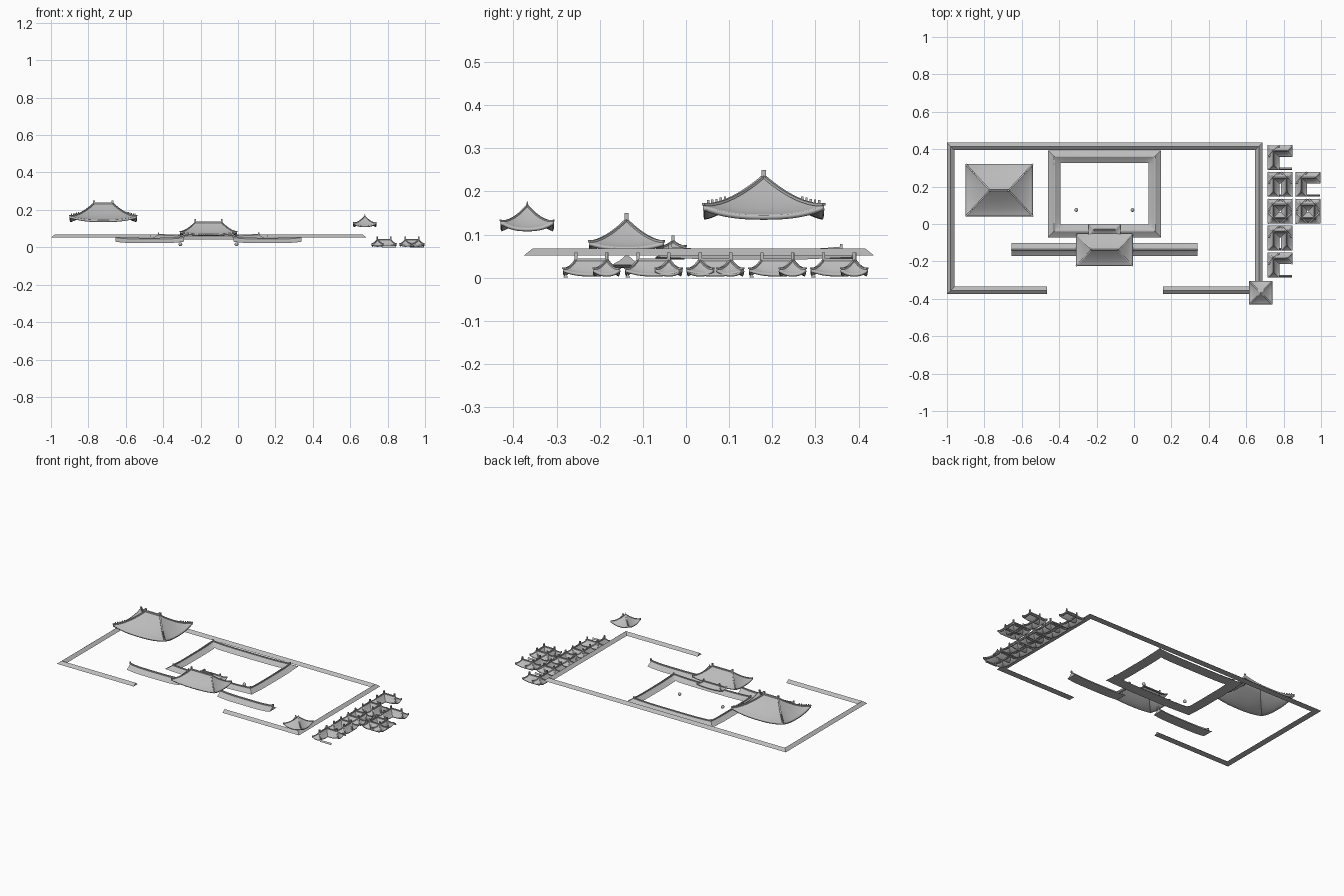
import bpy, bmesh, math
from mathutils import Vector, Matrix

if "Cube" in bpy.data.objects:
    bpy.data.objects.remove(bpy.data.objects["Cube"], do_unlink=True)

tile = bpy.data.materials.new("grey_tile")
tile.use_nodes = True
tile.diffuse_color = (0.5, 0.5, 0.5, 1)
bsdf = tile.node_tree.nodes["Principled BSDF"]
bsdf.inputs["Base Color"].default_value = (0.5, 0.5, 0.5, 1)
bsdf.inputs["Roughness"].default_value = 0.8


def finish(name, bm, thickness=0):
    """Turn a bmesh into an object, with an optional inward shell."""
    mesh = bpy.data.meshes.new(name)
    bm.to_mesh(mesh)
    bm.free()
    mesh.materials.append(tile)
    obj = bpy.data.objects.new(name, mesh)
    bpy.context.collection.objects.link(obj)
    if thickness:
        shell = obj.modifiers.new("shell", 'SOLIDIFY')
        shell.thickness = thickness
        shell.offset = -1
    bpy.ops.object.select_all(action='DESELECT')
    obj.select_set(True)
    bpy.context.view_layer.objects.active = obj
    bpy.ops.object.shade_smooth_by_angle(angle=math.radians(30))
    return obj


def block(bm, centre, size):
    m = Matrix.Translation(centre) @ Matrix.Diagonal((*size, 1))
    bmesh.ops.create_cube(bm, size=1, matrix=m)


def bar(bm, path, w, h):
    """Square ridge bar swept through a list of points."""
    rings = []
    for i, p in enumerate(path):
        d = path[min(i + 1, len(path) - 1)] - path[max(i - 1, 0)]
        side = Vector((-d.y, d.x, 0)).normalized() * w / 2
        up = Vector((0, 0, h))
        rings.append([bm.verts.new(q) for q in
                      (p - side, p + side, p + side + up, p - side + up)])
    for a, b in zip(rings, rings[1:]):
        for j in range(4):
            k = (j + 1) % 4
            bm.faces.new((a[j], a[k], b[k], b[j]))
    bm.faces.new(rings[0])
    bm.faces.new(rings[-1][::-1])


def hip_roof(name, cx, cy, a, b, ridge, z0, z1, lift, thick, trim, horn,
             nu=16, nt=8, along_y=False, beasts=0):
    """Sagging hip roof with raised corners, ridge bars and ridge-end horns."""
    turn = Matrix.Rotation(math.pi / 2 if along_y else 0, 4, 'Z')
    move = Matrix.Translation((cx, cy, 0)) @ turn
    corners = [Vector(p) for p in ((-a, -b), (a, -b), (a, b), (-a, b))]
    tops = [Vector(p) for p in ((-ridge, 0), (ridge, 0), (ridge, 0), (-ridge, 0))]

    def point(side, u, t):
        n = (side + 1) % 4
        p = corners[side].lerp(corners[n], u).lerp(tops[side].lerp(tops[n], u), t)
        z = z0 + (z1 - z0) * t ** 1.4 + lift * abs(2 * u - 1) ** 2.5 * (1 - t) ** 2
        return Vector((p.x, p.y, z))

    # Tiled slopes
    bm = bmesh.new()
    for s in range(4):
        grid = [[bm.verts.new(point(s, i / nu, j / nt)) for i in range(nu + 1)]
                for j in range(nt + 1)]
        for j in range(nt):
            for i in range(nu):
                bm.faces.new((grid[j][i], grid[j][i + 1],
                              grid[j + 1][i + 1], grid[j + 1][i]))
    bmesh.ops.remove_doubles(bm, verts=bm.verts, dist=1e-5)
    bm.transform(move)
    finish(name + "_slopes", bm, thick)

    # Hip bars, ridge and ornaments
    bm = bmesh.new()
    for s in range(4):
        bar(bm, [point(s, 0, j / nt) for j in range(nt + 1)], trim, trim * 0.7)
        for k in range(beasts):
            p = point(s, 0, 0.08 + 0.07 * k) + Vector((0, 0, trim * 0.9))
            block(bm, p, (trim * 0.6, trim * 0.6, trim * 1.3))
    if ridge:
        block(bm, (0, 0, z1 + trim * 0.3), (2 * ridge, trim, trim))
        for sx in (-1, 1):
            block(bm, (sx * ridge, 0, z1 + horn / 2), (trim * 1.2, trim * 1.2, horn))
    else:
        bmesh.ops.create_cone(bm, cap_ends=True, segments=8, radius1=trim * 0.7,
                              radius2=0, depth=horn,
                              matrix=Matrix.Translation((0, 0, z1 + horn / 2)))
    bm.transform(move)
    finish(name + "_ridges", bm)


def strip(name, path, half, z0, z1, closed=False, sag=0.0, lift=0.0, trim=0.0, steps=1):
    """Gabled roof strip mitred along a ground path."""
    pts = [Vector(p) for p in path]
    n = len(pts)
    sections = []
    for i in range(n if closed else n - 1):
        p, q = pts[i], pts[(i + 1) % n]
        sections += [(p.lerp(q, k / steps), k / steps) for k in range(steps)]
    if not closed:
        sections.append((pts[-1], 1.0))
    m = len(sections)
    profile = [(-1, 0), (-0.5, 0.5 - sag), (0, 1), (0.5, 0.5 - sag), (1, 0)]
    bm = bmesh.new()
    rings, crest = [], []
    for i, (p, f) in enumerate(sections):
        before = sections[i - 1][0] if closed or i else None
        after = sections[(i + 1) % m][0] if closed or i < m - 1 else None
        d1 = (p - before).normalized() if before else (after - p).normalized()
        d2 = (after - p).normalized() if after else d1
        n1, n2 = Vector((-d1.y, d1.x)), Vector((-d2.y, d2.x))
        out = (n1 + n2) / (1 + n1.dot(n2)) * half
        rise = lift * abs(2 * f - 1) ** 4
        ring = [bm.verts.new((*(p + out * o), z0 + (z1 - z0) * h + rise))
                for o, h in profile]
        rings.append(ring)
        crest.append(Vector((*p, z1 + rise - trim * 0.3)))
    pairs = list(zip(rings, rings[1:])) + ([(rings[-1], rings[0])] if closed else [])
    for r, s in pairs:
        for j in range(5):
            k = (j + 1) % 5
            bm.faces.new((r[j], r[k], s[k], s[j]))
    if not closed:
        bm.faces.new(rings[0])
        bm.faces.new(rings[-1])
    bmesh.ops.recalc_face_normals(bm, faces=bm.faces)
    if trim:
        for i in range(n if closed else n - 1):
            run = crest[i * steps:(i + 1) * steps + 1]
            if len(run) <= steps:
                run.append(crest[0])
            bar(bm, run, trim, trim)
            block(bm, run[0] + Vector((0, 0, trim)), (trim, trim, trim * 2))
        if not closed:
            block(bm, crest[-1] + Vector((0, 0, trim)), (trim, trim, trim * 2))
    finish(name, bm)


# Enclosing wall cap, open at the front
strip("wall_cap", [(-0.465, -0.355), (-0.98, -0.355), (-0.98, 0.415),
                   (0.667, 0.415), (0.667, -0.355), (0.155, -0.355)], 0.02, 0.052, 0.068)

# Courtyard gallery, and wings beside the gate
strip("gallery_roof", [(-0.426, -0.037), (0.111, -0.037), (0.111, 0.36), (-0.426, 0.36)],
      0.034, 0.042, 0.062, closed=True, sag=0.1, lift=0.006, trim=0.006, steps=10)
for side, x0, x1 in (("right", -0.655, -0.29), ("left", -0.025, 0.34)):
    strip(side + "_wing_roof", [(x0, -0.137), (x1, -0.137)], 0.035, 0.022, 0.046,
          sag=0.12, lift=0.008, trim=0.007, steps=12)

# Great hall, gate, rear porch and corner tower
hip_roof("hall", -0.72, 0.18, 0.18, 0.14, 0.05, 0.145, 0.232, 0.022, 0.011,
         0.009, 0.018, nu=36, nt=12, beasts=5)
hip_roof("gate", -0.158, -0.138, 0.152, 0.087, 0.07, 0.07, 0.132, 0.012, 0.008,
         0.007, 0.018, nu=30, nt=10)
hip_roof("porch", -0.158, -0.03, 0.085, 0.03, 0.055, 0.064, 0.083, 0.008, 0.005,
         0.006, 0.015)
hip_roof("corner_tower", 0.678, -0.368, 0.062, 0.062, 0, 0.114, 0.166, 0.017, 0.007,
         0.005, 0.012)

# Courtyard houses: wings by compass side, low wall where open
houses = [(0.781, 0.355, "NW"), (0.781, 0.212, "NWE"), (0.781, 0.068, "NSWE"),
          (0.781, -0.075, "NWE"), (0.781, -0.219, "NW"),
          (0.93, 0.212, "NW"), (0.93, 0.068, "NSWE")]
offsets = {"N": (0, 1), "S": (0, -1), "W": (-1, 0), "E": (1, 0)}
for i, (x, y, wings) in enumerate(houses, 1):
    for w in wings:
        dx, dy = offsets[w]
        hip_roof(f"house_{i}_{w}", x + dx * 0.035, y + dy * 0.035, 0.066, 0.031, 0.036,
                 0.008, 0.04, 0.012, 0.006, 0.006, 0.018, nu=10, nt=6, along_y=dx != 0)
    if "S" not in wings:
        strip(f"house_{i}_yard_wall", [(x - 0.01, y - 0.06), (x + 0.064, y - 0.06)],
              0.006, 0, 0.01)

# Pair of courtyard balls
for side, x in (("right", -0.308), ("left", -0.008)):
    bm = bmesh.new()
    bmesh.ops.create_uvsphere(bm, u_segments=16, v_segments=10, radius=0.01,
                              matrix=Matrix.Translation((x, 0.075, 0.016)))
    finish(side + "_courtyard_ball", bm)
